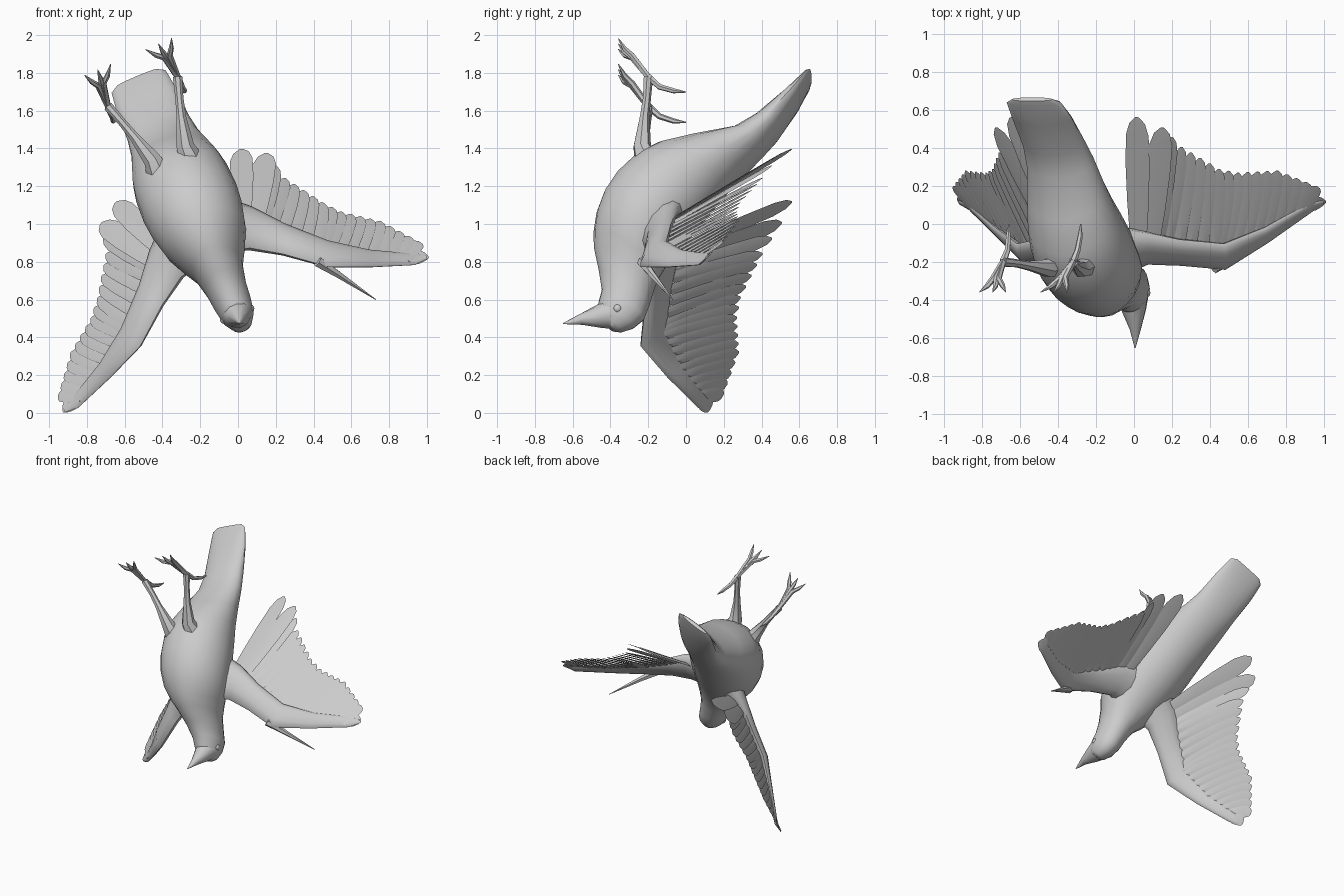
import bpy, bmesh, math
from mathutils import Vector

if "Cube" in bpy.data.objects:
    bpy.data.objects.remove(bpy.data.objects["Cube"])

# Bird's own frame: u = sideways, a = head to tail, b = back to belly
S = Vector((0.92, 0, 0.39)).normalized()
A = Vector((-0.312, 0.6, 0.736)).normalized()
B = S.cross(A)
def world(p):
    return S * (p[0] + 0.2) + A * p[1] + B * p[2]

def make(name, lofts, angle=40):
    """Join closed lofts (lists of point rings) into one object."""
    bm = bmesh.new()
    for rings in lofts:
        vs = [[bm.verts.new(world(p)) for p in r] for r in rings]
        n = len(vs[0])
        for r0, r1 in zip(vs, vs[1:]):
            for i in range(n):
                j = (i + 1) % n
                bm.faces.new((r0[i], r0[j], r1[j], r1[i]))
        bm.faces.new(vs[0][::-1])
        bm.faces.new(vs[-1])
    bmesh.ops.recalc_face_normals(bm, faces=bm.faces)
    me = bpy.data.meshes.new(name)
    bm.to_mesh(me)
    bm.free()
    ob = bpy.data.objects.new(name, me)
    bpy.context.collection.objects.link(ob)
    bpy.ops.object.select_all(action='DESELECT')
    ob.select_set(True)
    bpy.context.view_layer.objects.active = ob
    bpy.ops.object.shade_smooth_by_angle(angle=math.radians(angle))
    return ob

def ellipse(c, e1, e2, n):
    return [c + e1 * math.cos(2 * math.pi * i / n) + e2 * math.sin(2 * math.pi * i / n)
            for i in range(n)]

def tube(pts, radii, n=7):
    pts = [Vector(p) for p in pts]
    rings = []
    for i, p in enumerate(pts):
        t = (pts[min(i + 1, len(pts) - 1)] - pts[max(i - 1, 0)]).normalized()
        e1 = t.cross(Vector((0.9, 0.3, 0.2))).normalized()
        rings.append(ellipse(p, e1 * radii[i], t.cross(e1) * radii[i], n))
    return rings

def flip(rings, s):
    return [[Vector((p[0] * s, p[1], p[2])) for p in r] for r in rings]

# Body, head and tail: a, belly height, back height, half width
profile = [
    (.085, .60, .53, .035), (.105, .655, .50, .06), (.16, .70, .465, .088),
    (.23, .73, .45, .10), (.31, .81, .475, .11), (.40, .91, .51, .135),
    (.47, .965, .53, .18), (.57, 1.02, .545, .23), (.68, 1.055, .545, .255),
    (.80, 1.065, .54, .265), (.95, 1.045, .54, .26), (1.06, .995, .54, .245),
    (1.2, .88, .53, .22), (1.37, .725, .515, .19), (1.5, .675, .51, .175),
    (1.7, .632, .53, .17), (1.84, .605, .56, .155), (1.868, .595, .57, .115)]
make("body", [[ellipse(Vector((0, a, (hi + lo) / 2)), Vector((w, 0, 0)),
                       Vector((0, 0, (hi - lo) / 2)), 20)
               for a, hi, lo, w in profile]])

# Beak and eyes
make("beak", [tube([(0, .16, .60), (0, .105, .645), (0, .03, .715), (-.01, -.044, .78)],
                   [.085, .065, .03, .003], 10)])
for s in (1, -1):
    bpy.ops.mesh.primitive_uv_sphere_add(segments=12, ring_count=8, radius=.025,
                                         location=world((.072 * s, .17, .58)))
    bpy.context.object.name = "eye"
    bpy.ops.object.shade_smooth()

# Legs: shin, forward toes with claws, hind toe
ankle = (.2, 1.29, 1.218)
leg = [tube([(.09, .93, .95), (.095, .99, 1.035), (.136, 1.117, 1.113), (.165, 1.2, 1.16), ankle],
            [.075, .048, .026, .022, .026])]
for mid_u, tip_u in ((.175, .10), (.185, .175), (.205, .25)):
    leg.append(tube([ankle, (mid_u, 1.335, 1.36), ((mid_u + tip_u) / 2, 1.335, 1.41),
                     (tip_u, 1.355, 1.465)], [.017, .017, .014, .002], 6))
leg.append(tube([ankle, (.2, 1.28, 1.135), (.205, 1.305, 1.06), (.205, 1.338, 1.004)],
                [.02, .016, .014, .003], 6))
for s in (1, -1):
    make("leg", [flip(r, s) for r in leg], 35)

# Wing arm: leading edge, trailing edge, half thickness
arm_sections = [
    ((.10, .50, .68), (.16, .84, .66), .10), ((.20, .50, .63), (.28, .75, .62), .07),
    ((.35, .415, .58), (.41, .61, .56), .048), ((.54, .277, .508), (.59, .46, .475), .035),
    ((.75, .29, .34), (.77, .41, .33), .022), ((.97, .323, .16), (.98, .40, .158), .012),
    ((1.04, .35, .135), (1.04, .38, .133), .005)]
arm = []
for le, te, h in arm_sections:
    le, te = Vector(le), Vector(te)
    arm.append(ellipse((le + te) / 2, (te - le) / 2, Vector((.55, .1, .8)) * h, 12))

# Flight feathers: roots along the arm, tips along the trailing edge
roots = [(.22, .70, .62), (.27, .64, .62), (.33, .57, .60), (.52, .40, .51),
         (.56, .36, .49), (.75, .34, .34), (.93, .35, .20), (.97, .35, .16)]
tips = [(.36, 1.36, .32), (.475, 1.27, .32), (.515, 1.08, .305), (.645, .855, .28),
        (.72, .775, .245), (.89, .68, .16), (1.035, .49, .118), (1.04, .40, .128)]
steps = [1, 2, 4, 2, 4, 4, 1]
pairs = []
for k, n in enumerate(steps):
    for i in range(n):
        f = i / n
        pairs.append((Vector(roots[k]).lerp(Vector(roots[k + 1]), f),
                      Vector(tips[k]).lerp(Vector(tips[k + 1]), f)))
pairs.append((Vector(roots[-1]), Vector(tips[-1])))

def feather(root, tip, span, half):
    d = (tip - root).normalized()
    side = (span - d * span.dot(d)).normalized()
    nrm = d.cross(side)
    side = (side - nrm * 0.15).normalized()
    nrm = d.cross(side)
    return [ellipse(root.lerp(tip, t), side * half * w, nrm * .007 * (1.2 - t), 4)
            for t, w in ((0, .7), (.3, .9), (.6, 1), (.85, .95), (.95, .65), (1, .15))]

feathers = []
for i, (r, t) in enumerate(pairs):
    j, k = min(i + 1, len(pairs) - 1), max(i - 1, 0)
    span = (pairs[j][0] + pairs[j][1]) - (pairs[k][0] + pairs[k][1])
    feathers.append(feather(r, t, span, .064 if i < 2 else .043))

for s in (1, -1):
    make("wing_arm", [flip(arm, s)], 50)
    make("wing_feathers", [flip(r, s) for r in feathers], 20)

# Loose pointed quill at one wrist
make("wrist_quill", [tube([(.50, .32, .53), (.57, .27, .43), (.706, .172, .216)],
                          [.03, .02, .002], 6)])
